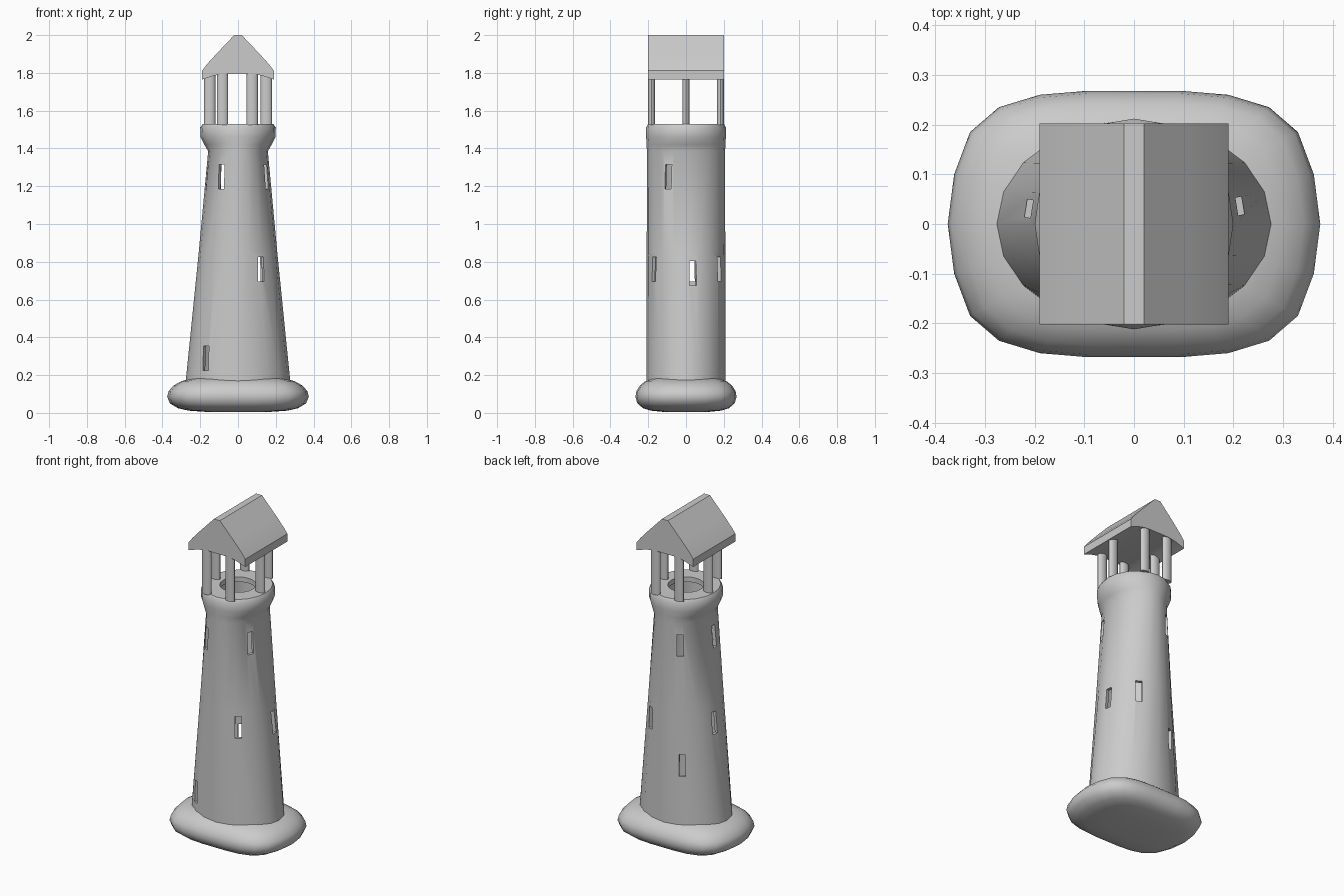
import bpy, bmesh, math
from mathutils import Matrix, Vector

if "Cube" in bpy.data.objects:
    bpy.data.objects.remove(bpy.data.objects["Cube"])


def finish(name, bm, angle=35):
    bmesh.ops.recalc_face_normals(bm, faces=bm.faces)
    me = bpy.data.meshes.new(name)
    bm.to_mesh(me)
    bm.free()
    ob = bpy.data.objects.new(name, me)
    bpy.context.collection.objects.link(ob)
    if angle:
        smooth(ob, angle)
    return ob


def smooth(ob, angle):
    bpy.ops.object.select_all(action='DESELECT')
    ob.select_set(True)
    bpy.context.view_layer.objects.active = ob
    bpy.ops.object.shade_smooth_by_angle(angle=math.radians(angle))


def loft(bm, rings, closed=False):
    vs = [[bm.verts.new(p) for p in r] for r in rings]
    n = len(vs[0])
    pairs = list(zip(vs, vs[1:]))
    if closed:
        pairs.append((vs[-1], vs[0]))
    else:
        bm.faces.new(vs[0])
        bm.faces.new(vs[-1])
    for a, b in pairs:
        for i in range(n):
            j = (i + 1) % n
            bm.faces.new((a[i], a[j], b[j], b[i]))


def ellipse(rx, ry, z, n=20):
    return [(rx * math.cos(2 * math.pi * i / n), ry * math.sin(2 * math.pi * i / n), z)
            for i in range(n)]


# Rounded rock-like base
quad = [(.375, 0), (.362, .1), (.33, .185), (.272, .235), (.19, .26), (.095, .268), (0, .268)]
half = quad + [(-x, y) for x, y in quad[-2::-1]]
outline = half + [(x, -y) for x, y in half[-2:0:-1]]
profile = [(.4, .004), (.7, .012), (.85, .025), (.96, .05), (1, .085), (.98, .115),
           (.91, .145), (.8, .168), (.65, .183), (.4, .193), (.15, .195)]
bm = bmesh.new()
loft(bm, [[(x * s, y * s, z) for x, y in outline] for s, z in profile])
finish("base", bm, 60)

# Hollow tapering tower with flared top
outer = [(.277, .21, .165), (.208, .208, .85), (.158, .207, 1.385), (.178, .209, 1.42),
         (.198, .211, 1.46), (.2, .212, 1.51), (.187, .2, 1.53)]
inner = [(.1, .1, 1.53), (.1, .1, 1.50), (.138, .187, 1.48), (.138, .187, 1.385),
         (.188, .188, .85), (.255, .19, .165)]
bm = bmesh.new()
loft(bm, [ellipse(*r) for r in outer + inner], closed=True)
tower = finish("tower", bm, 0)


def wall_rx(z):
    return .277 + (z - .165) * (.158 - .277) / (1.385 - .165)


# Window openings cut along the wall normal
windows = [(.152, -.095, 1.25), (-.088, -.176, 1.25), (-.088, .18, 1.25), (-.165, -.03, 1.25),
           (.12, -.168, .76), (.205, .035, .74), (.112, .175, .76), (-.205, .03, .76),
           (-.17, -.159, .29), (-.105, .187, .53)]
bm = bmesh.new()
for x, y, z in windows:
    a, b = wall_rx(z), .208
    t = math.atan2(y / b, x / a)
    p = Vector((a * math.cos(t), b * math.sin(t), z))
    turn = math.atan2(math.sin(t) / b, math.cos(t) / a)
    bmesh.ops.create_cube(bm, size=1, matrix=Matrix.Translation(p)
                          @ Matrix.Rotation(turn, 4, 'Z')
                          @ Matrix.Diagonal((.1, .036, .13, 1)))
cutter = finish("window_cutter", bm, 0)
cutter.hide_render = True
mod = tower.modifiers.new("windows", 'BOOLEAN')
mod.object = cutter
mod.operation = 'DIFFERENCE'
mod.solver = 'EXACT'
bpy.context.view_layer.objects.active = tower
bpy.ops.object.modifier_apply(modifier=mod.name)
bpy.data.objects.remove(cutter)
smooth(tower, 35)

# Six oval columns around the lantern gallery
for i, (x, y) in enumerate([(.15, 0), (.075, .182), (-.082, .182),
                            (-.15, 0), (-.082, -.182), (.075, -.182)]):
    bm = bmesh.new()
    loft(bm, [[(px + x, py + y, z) for px, py, z in ellipse(.03, .018, z, 16)]
              for z in (1.525, 1.795)])
    finish(f"column_{i + 1}", bm)

# Gabled roof with arched underside
side = [(.02, 2), (.115, 1.9), (.165, 1.845), (.19, 1.812), (.19, 1.765), (.13, 1.785), (.08, 1.795)]
section = side + [(-x, z) for x, z in reversed(side)]
bm = bmesh.new()
loft(bm, [[(x, y, z) for x, z in section] for y in (-.202, .202)])
finish("roof", bm, 20)
